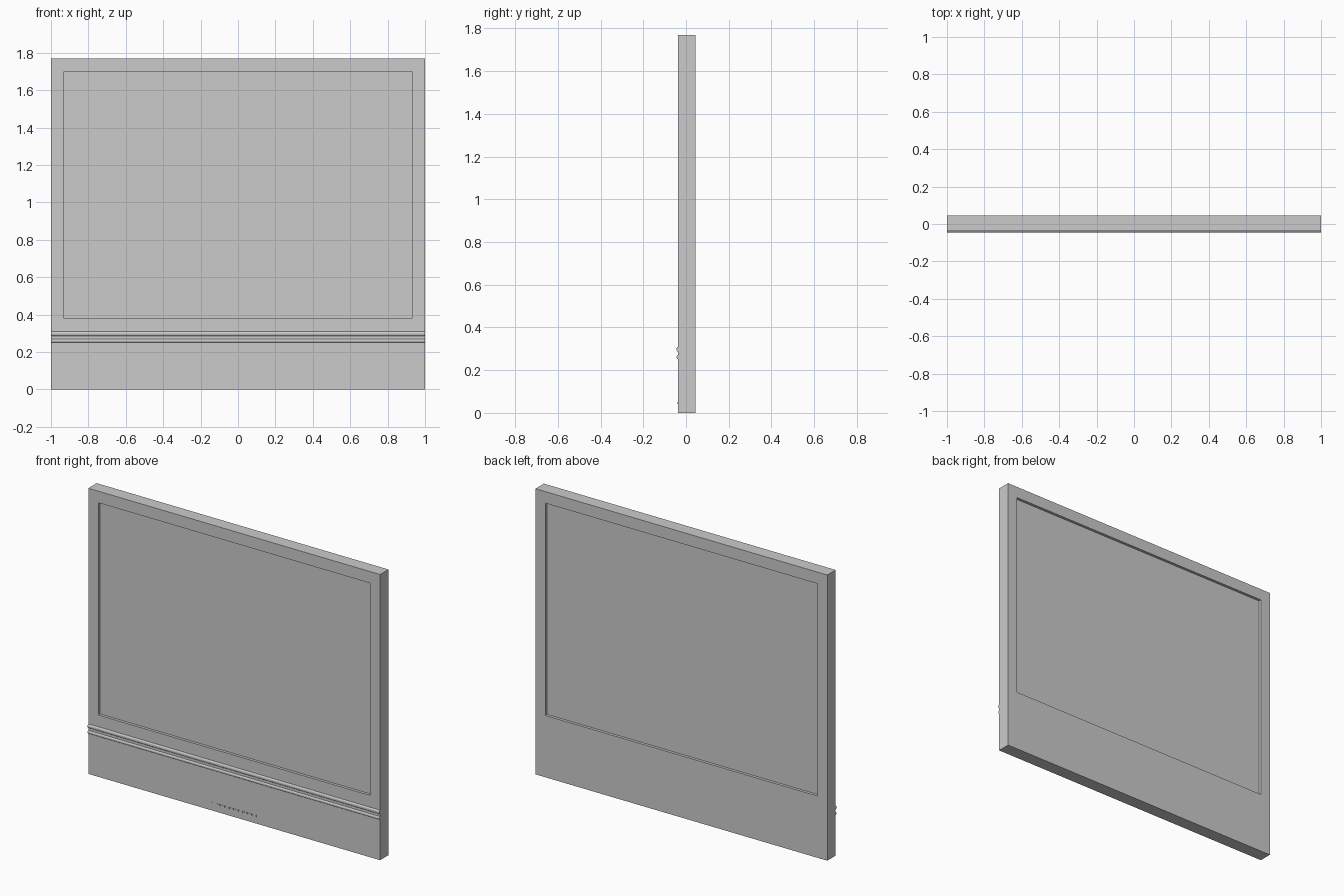
import bpy, bmesh, math

if "Cube" in bpy.data.objects:
    bpy.data.objects.remove(bpy.data.objects["Cube"])

FRONT, BACK, TOP = -0.037, 0.045, 1.77


def mesh_object(name, bm):
    bmesh.ops.recalc_face_normals(bm, faces=bm.faces)
    mesh = bpy.data.meshes.new(name)
    bm.to_mesh(mesh)
    bm.free()
    obj = bpy.data.objects.new(name, mesh)
    bpy.context.collection.objects.link(obj)
    return obj


def ring_frame(name, outer, inner, y0, y1):
    """Rectangular frame with a rectangular opening, given as x0, x1, z0, z1."""
    bm = bmesh.new()
    loops = []
    for y in (y0, y1):
        for a, b, c, d in (outer, inner):
            loops.append([bm.verts.new((x, y, z)) for x, z in ((a, c), (b, c), (b, d), (a, d))])
    of, inf, ob, inb = loops
    for p, q in ((of, inf), (ob, inb), (of, ob), (inf, inb)):
        for i in range(4):
            j = (i + 1) % 4
            bm.faces.new((p[i], p[j], q[j], q[i]))
    return mesh_object(name, bm)


def box(bm, x0, x1, y0, y1, z0, z1):
    v = bmesh.ops.create_cube(bm, size=1)["verts"]
    bmesh.ops.scale(bm, vec=(x1 - x0, y1 - y0, z1 - z0), verts=v)
    bmesh.ops.translate(bm, vec=((x0 + x1) / 2, (y0 + y1) / 2, (z0 + z1) / 2), verts=v)


def rail(name, z0, z1, depth, steps=8):
    """Half-round moulding running the full width."""
    bm = bmesh.new()
    mid, half = (z0 + z1) / 2, (z1 - z0) / 2
    pts = []
    for i in range(steps + 1):
        a = -math.pi / 2 + math.pi * i / steps
        pts.append((FRONT - depth * math.cos(a), mid + half * math.sin(a)))
    ends = [[bm.verts.new((x, y, z)) for y, z in pts] for x in (-1, 1)]
    for e in ends:
        bm.faces.new(e)
    for i in range(len(pts)):
        j = (i + 1) % len(pts)
        bm.faces.new((ends[0][i], ends[0][j], ends[1][j], ends[1][i]))
    obj = mesh_object(name, bm)
    bpy.context.view_layer.objects.active = obj
    obj.select_set(True)
    bpy.ops.object.shade_smooth_by_angle(angle=math.radians(35))
    obj.select_set(False)


# Surrounding frame with deep lower apron
window = (-0.932, 0.932, 0.383, 1.698)
ring_frame("frame", (-1, 1, 0, TOP), window, FRONT, BACK)

# Recessed panel
bm = bmesh.new()
box(bm, window[0], window[1], -0.020, 0.028, window[2], window[3])
mesh_object("panel", bm)

# Two horizontal mouldings
rail("upper_rail", 0.286, 0.310, 0.008)
rail("lower_rail", 0.251, 0.270, 0.007)

# Row of small raised ribs near the bottom edge
bm = bmesh.new()
count, pitch = 20, 0.0155
for i in range(count):
    x = (i - (count - 1) / 2) * pitch
    box(bm, x - 0.005, x + 0.005, FRONT - 0.002, FRONT + 0.002, 0.042, 0.052)
mesh_object("rib_strip", bm)
